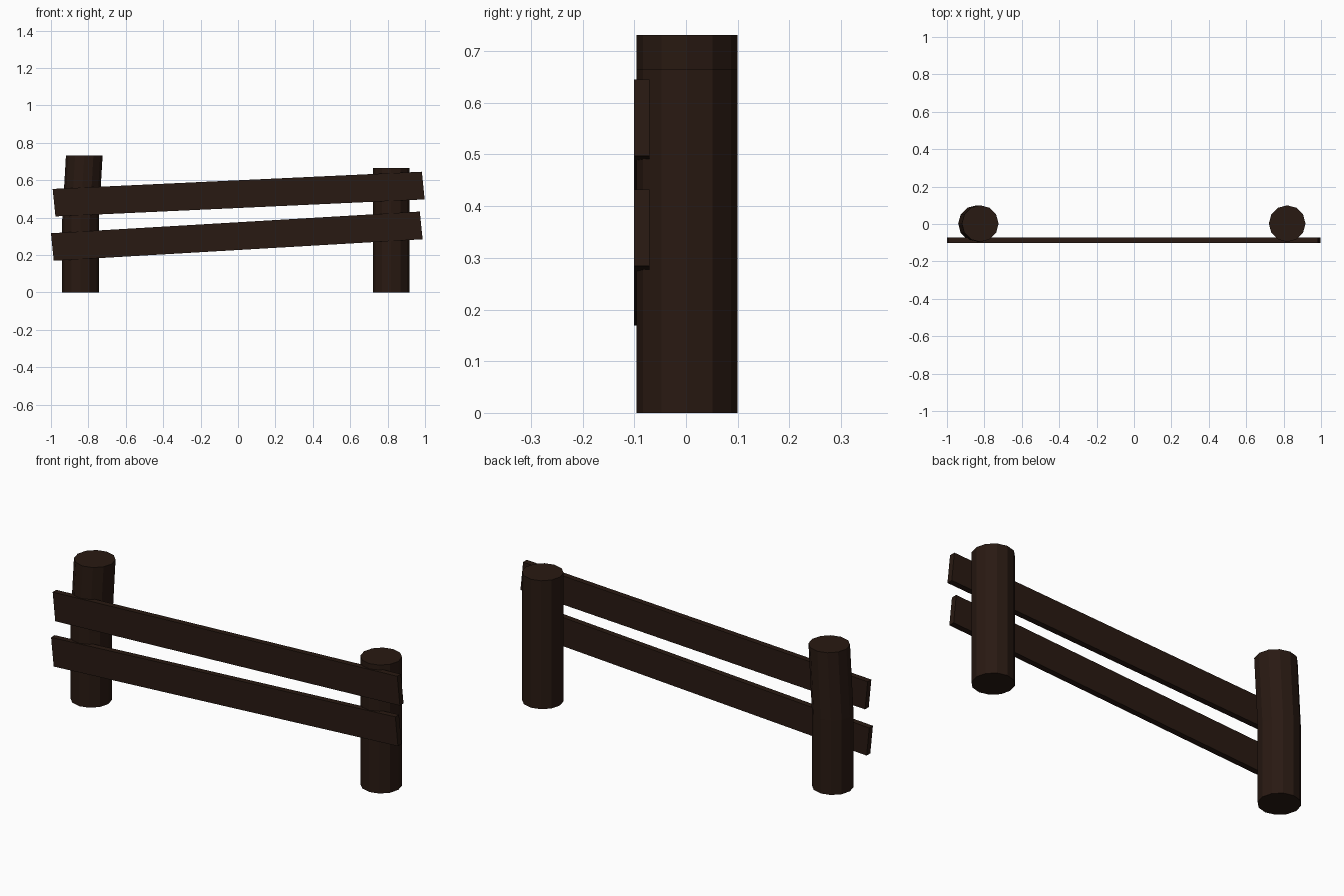
import bpy, bmesh, math

if "Cube" in bpy.data.objects:
    bpy.data.objects.remove(bpy.data.objects["Cube"])

wood = bpy.data.materials.new("dark_wood")
wood.diffuse_color = (0.022, 0.010, 0.006, 1)
wood.use_nodes = True
wood.node_tree.nodes["Principled BSDF"].inputs["Base Color"].default_value = wood.diffuse_color


def loft(name, rings):
    """Join matching rings of points into a capped flat-faced solid."""
    bm = bmesh.new()
    loops = [[bm.verts.new(p) for p in ring] for ring in rings]
    n = len(loops[0])
    for a, b in zip(loops, loops[1:]):
        for i in range(n):
            j = (i + 1) % n
            bm.faces.new((a[i], a[j], b[j], b[i]))
    bm.faces.new(loops[0][::-1])
    bm.faces.new(loops[-1])
    bmesh.ops.recalc_face_normals(bm, faces=bm.faces)
    mesh = bpy.data.meshes.new(name)
    bm.to_mesh(mesh)
    bm.free()
    mesh.materials.append(wood)
    obj = bpy.data.objects.new(name, mesh)
    bpy.context.collection.objects.link(obj)
    return obj


def post(name, centres, radius=0.098, sides=12):
    """Twelve-sided log following a list of (x, z) centres."""
    angles = [math.tau * i / sides for i in range(sides)]
    return loft(name, [[(x + radius * math.cos(a), 0.002 + radius * math.sin(a), z)
                        for a in angles] for x, z in centres])


def rail(name, outline):
    """Thin plank: front outline in (x, z), extruded in depth."""
    return loft(name, [[(x, y, z) for x, z in outline] for y in (-0.101, -0.071)])


# Posts: the left one bends slightly above its middle
post("left_post", [(-0.842, 0), (-0.842, 0.385), (-0.822, 0.731)])
post("right_post", [(0.819, 0), (0.819, 0.665)])

# Slanted rails with skewed ends
rail("upper_rail", [(-0.976, 0.406), (0.998, 0.497), (0.983, 0.645), (-0.991, 0.553)])
rail("lower_rail", [(-0.985, 0.169), (0.987, 0.284), (0.972, 0.432), (-1.0, 0.316)])
